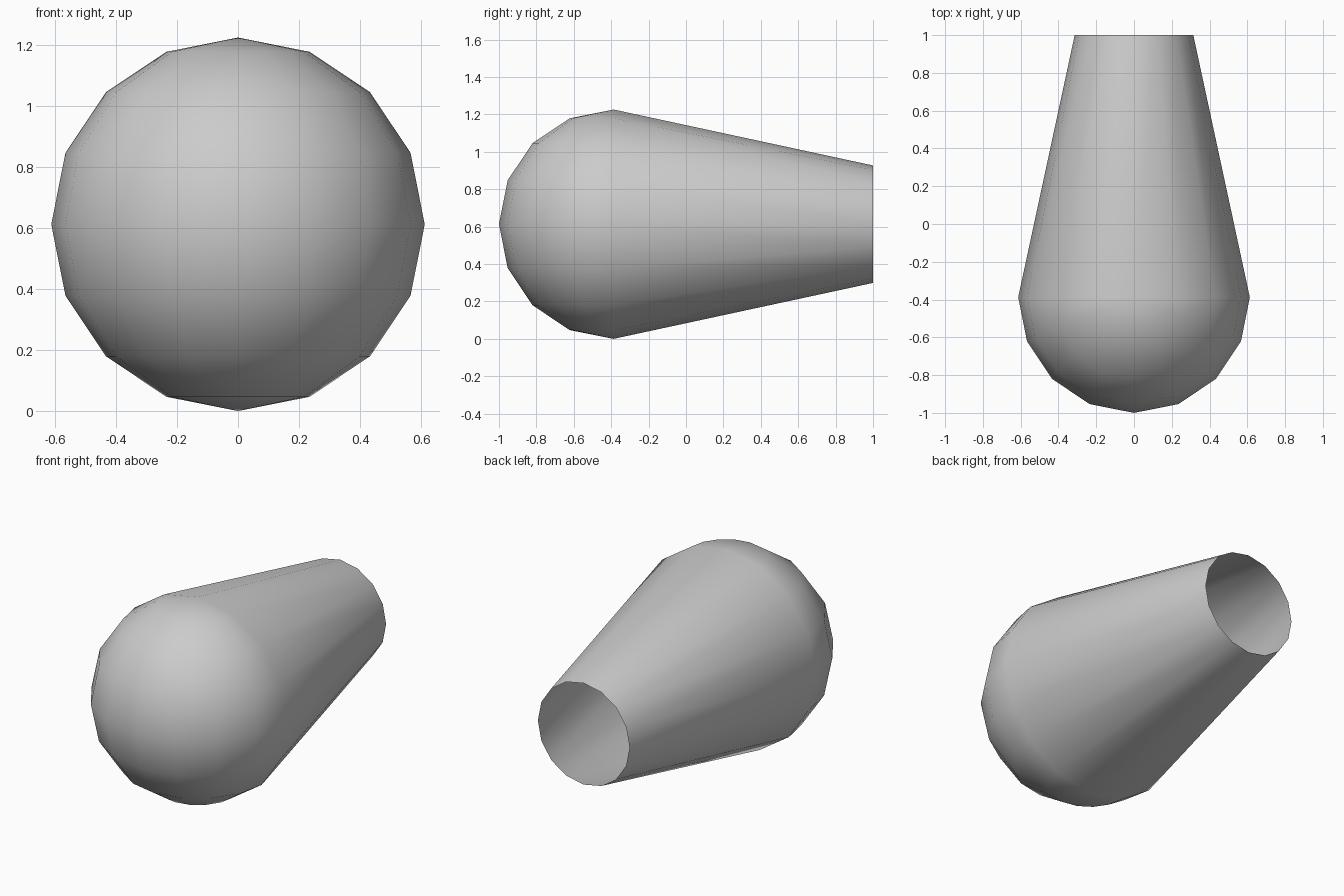
import bpy, bmesh

if "Cube" in bpy.data.objects:
    bpy.data.objects.remove(bpy.data.objects["Cube"])

R, R_END = 0.613, 0.314
Y_JOIN, Y_END = -1.0 + R, 1.0

bm = bmesh.new()

# Rounded nose: front half of a low-poly sphere
bmesh.ops.create_uvsphere(bm, u_segments=16, v_segments=8, radius=R)
bmesh.ops.delete(bm, geom=[v for v in bm.verts if v.co.y > 0.001], context='VERTS')

# Tapered tube, extruded from the open rim and left open at the back
rim = [e for e in bm.edges if e.is_boundary]
ext = bmesh.ops.extrude_edge_only(bm, edges=rim)
for v in (g for g in ext["geom"] if isinstance(g, bmesh.types.BMVert)):
    v.co.x *= R_END / R
    v.co.z *= R_END / R
    v.co.y = Y_END - Y_JOIN

bmesh.ops.translate(bm, verts=bm.verts, vec=(0, Y_JOIN, R))
bmesh.ops.recalc_face_normals(bm, faces=bm.faces)

# Make sure the nose faces outwards (towards -y)
nose = min(bm.faces, key=lambda f: f.calc_center_median().y)
if nose.normal.y > 0:
    bmesh.ops.reverse_faces(bm, faces=bm.faces)
for f in bm.faces:
    f.smooth = True

mesh = bpy.data.meshes.new("rounded_tapered_tube")
bm.to_mesh(mesh)
bm.free()
bpy.context.collection.objects.link(bpy.data.objects.new("rounded_tapered_tube", mesh))
